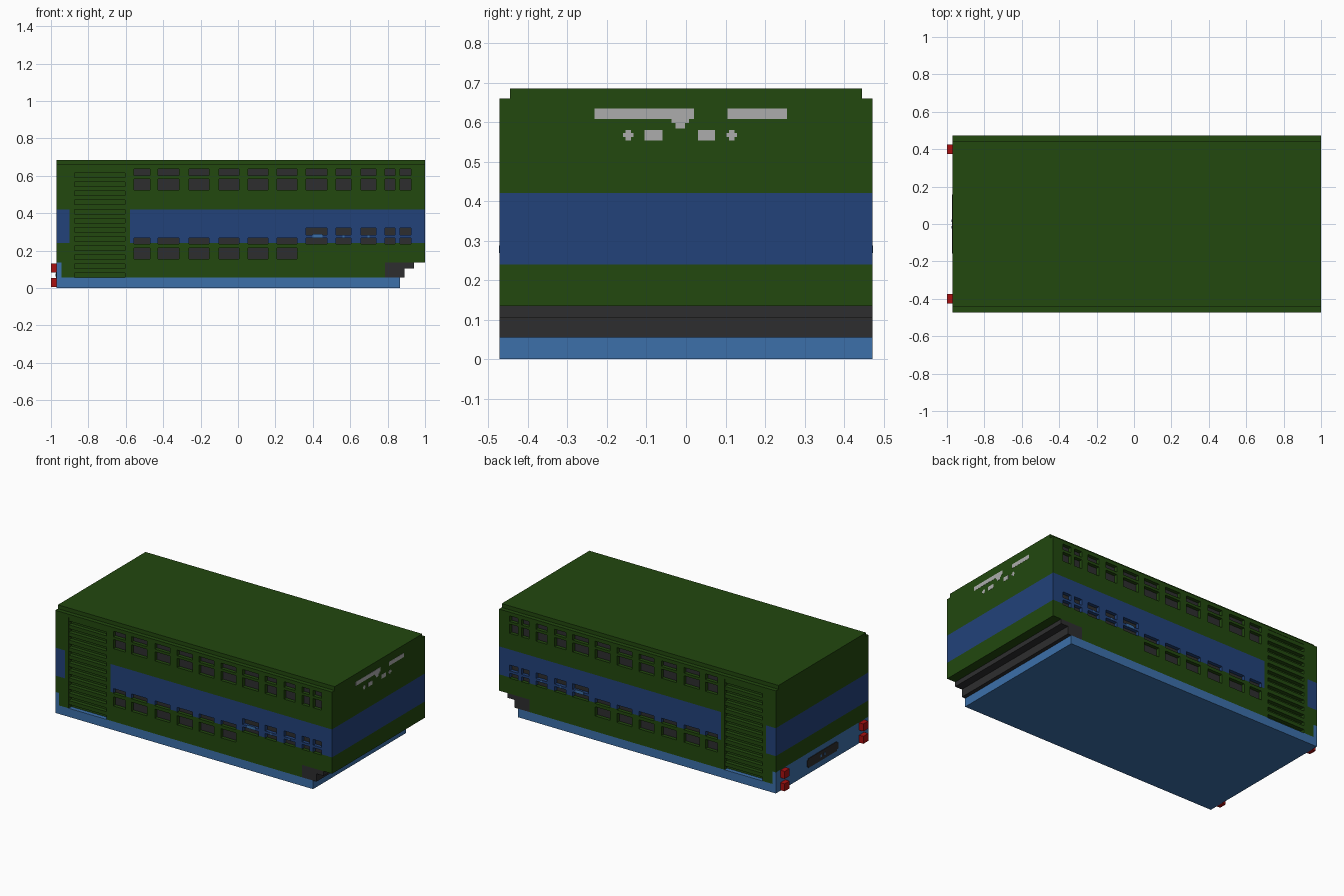
import bpy, bmesh
from mathutils import Matrix

if "Cube" in bpy.data.objects:
    bpy.data.objects.remove(bpy.data.objects["Cube"], do_unlink=True)


def material(name, rgb):
    m = bpy.data.materials.new(name)
    m.use_nodes = True
    m.diffuse_color = (*rgb, 1)
    m.node_tree.nodes["Principled BSDF"].inputs["Base Color"].default_value = (*rgb, 1)
    return m


GREEN = material("dark green", (0.016, 0.065, 0.0045))
NAVY = material("navy blue", (0.016, 0.054, 0.195))
SKY = material("light blue", (0.045, 0.162, 0.402))
DARK = material("charcoal", (0.027, 0.027, 0.028))
RED = material("red", (0.40, 0.005, 0.005))
GREY = material("light grey", (0.413, 0.413, 0.413))


def finish(name, bm, mats, mirror=False):
    me = bpy.data.meshes.new(name)
    bm.to_mesh(me)
    bm.free()
    for m in mats:
        me.materials.append(m)
    ob = bpy.data.objects.new(name, me)
    bpy.context.collection.objects.link(ob)
    if mirror:
        mod = ob.modifiers.new("Mirror", "MIRROR")
        mod.use_axis = (False, True, False)
        mod.use_mirror_merge = False
    return ob


def boxes(name, mat, specs, mirror=False):
    """One object from boxes given as (x0, x1, y0, y1, z0, z1)."""
    bm = bmesh.new()
    for x0, x1, y0, y1, z0, z1 in specs:
        mid = ((x0 + x1) / 2, (y0 + y1) / 2, (z0 + z1) / 2)
        size = (x1 - x0, y1 - y0, z1 - z0, 1)
        bmesh.ops.create_cube(bm, size=1, matrix=Matrix.Translation(mid) @ Matrix.Diagonal(size))
    return finish(name, bm, [mat], mirror)


# Overall sizes
REAR, NOSE, SIDE, CORE, PANE, BAY = -0.97, 1.0, 0.472, 0.44, 0.45, 0.445
FLOOR, SILL, BAND0, BAND1, EAVE, TOP = 0.055, 0.135, 0.24, 0.42, 0.66, 0.685
LOUVRE = (-0.875, -0.605, FLOOR, 0.64)

# Base, body core and roof
boxes("base", SKY, [(REAR, 0.865, -SIDE, SIDE, 0, FLOOR)])
boxes("rear_bumper", SKY, [(REAR, -0.945, -CORE, CORE, FLOOR, SILL)])
boxes("lower_core", GREEN, [(-0.945, 0.785, -CORE, CORE, FLOOR, SILL),
                            (REAR, NOSE, -CORE, CORE, SILL, BAND0)])
boxes("band_core", NAVY, [(REAR, NOSE, -CORE, CORE, BAND0, BAND1)])
boxes("upper_core", GREEN, [(REAR, NOSE, -CORE, CORE, BAND1, EAVE)])
boxes("roof", GREEN, [(REAR, NOSE, -0.445, 0.445, EAVE, TOP)])

# Stepped underside of the nose
boxes("nose_steps", DARK, [(0.785, 0.94, -SIDE, SIDE, 0.105, SILL),
                           (0.785, 0.89, -SIDE, SIDE, FLOOR, 0.105)])

# Window columns, and rows for the rear six and front five columns
COLS = [(-0.556, -0.47), (-0.428, -0.316), (-0.262, -0.155), (-0.102, 0.005),
        (0.053, 0.16), (0.209, 0.316), (0.364, 0.476), (0.524, 0.604),
        (0.658, 0.738), (0.786, 0.84), (0.866, 0.925)]
ROWS = [(0.60, 0.636), (0.524, 0.583), (0.235, 0.267)]
windows = [(*c, *r) for i, c in enumerate(COLS)
           for r in ROWS + [(0.155, 0.214) if i < 6 else (0.283, 0.32)]]


def inside(x, z, r):
    return r[0] < x < r[1] and r[2] < z < r[3]


def cell(x, z):
    """Depth of the wall and its material index at a point."""
    if not (REAR < x < NOSE and FLOOR < z < EAVE) or (x > 0.785 and z < SILL):
        return CORE, 0
    if any(inside(x, z, w) for w in windows):
        return PANE, 3
    if inside(x, z, LOUVRE):
        return BAY, 0
    if BAND0 < z < BAND1 and (x < -0.9 or x > -0.578):
        return SIDE, 1
    if x < -0.945 and z < SILL:
        return SIDE, 2
    return SIDE, 0


def surface_material(x, z):
    """Paint colour of the wall around a recess."""
    return 1 if BAND0 < z < BAND1 and x > -0.578 else 0


# Side walls with recessed windows and louvre bay, mirrored across y
xs = sorted({REAR, NOSE, -0.945, -0.9, -0.578, 0.785, *LOUVRE[:2], *(x for c in COLS for x in c)})
zs = sorted({FLOOR, SILL, BAND0, BAND1, EAVE, LOUVRE[3], *(z for w in windows for z in w[2:])})
mx = [REAR - 1] + [(a + b) / 2 for a, b in zip(xs, xs[1:])] + [NOSE + 1]
mz = [FLOOR - 1] + [(a + b) / 2 for a, b in zip(zs, zs[1:])] + [EAVE + 1]
bm = bmesh.new()


def quad(points, mat):
    f = bm.faces.new([bm.verts.new(p) for p in points])
    f.material_index = mat


for i in range(len(mx)):
    for k in range(len(mz)):
        d, m = cell(mx[i], mz[k])
        if d > CORE:
            x0, x1, z0, z1 = xs[i - 1], xs[i], zs[k - 1], zs[k]
            for y in (d, CORE):
                quad([(x0, -y, z0), (x1, -y, z0), (x1, -y, z1), (x0, -y, z1)], m)
        # Reveals between neighbouring cells of different depth
        for di, dk in ((1, 0), (0, 1)):
            if i + di >= len(mx) or k + dk >= len(mz):
                continue
            e, n = cell(mx[i + di], mz[k + dk])
            if e == d:
                continue
            mat = m if d > e else n
            if mat == 3:
                mat = surface_material(mx[i], mz[k])
            if di:
                quad([(xs[i], -d, zs[k - 1]), (xs[i], -e, zs[k - 1]),
                      (xs[i], -e, zs[k]), (xs[i], -d, zs[k])], mat)
            else:
                quad([(xs[i - 1], -d, zs[k]), (xs[i], -d, zs[k]),
                      (xs[i], -e, zs[k]), (xs[i - 1], -e, zs[k])], mat)
bmesh.ops.remove_doubles(bm, verts=bm.verts[:], dist=0.0001)
bmesh.ops.recalc_face_normals(bm, faces=bm.faces[:])
finish("side_walls", bm, [GREEN, NAVY, SKY, DARK], mirror=True)

# Louvre slats
pitch = (LOUVRE[3] - LOUVRE[2]) / 12
boxes("louvre_slats", GREEN,
      [(LOUVRE[0], LOUVRE[1], -SIDE + 0.002, -CORE, z, z + pitch * 0.5)
       for z in (LOUVRE[2] + pitch * (n + 0.5) for n in range(12))], mirror=True)

# Small light blue marks between the front window rows
boxes("window_marks", SKY,
      [(x - w, x + w, -SIDE - 0.002, -SIDE + 0.003, 0.268, 0.282 + h)
       for x, w, h in ((0.425, 0.028, 0.006), (0.564, 0.005, 0), (0.698, 0.005, 0))], mirror=True)

# Tail lights
boxes("tail_lights", RED,
      [(-1.0, REAR + 0.005, -0.425, -0.375, z, z + 0.048) for z in (0.004, 0.084)], mirror=True)

# Rear coupling plate with a small centre fitting
boxes("coupling_plate", DARK, [(REAR - 0.004, REAR + 0.003, -0.157, 0.157, 0.05, 0.09),
                               (REAR - 0.004, REAR + 0.003, -0.145, 0.145, 0.04, 0.10)])
boxes("coupling_fitting", SKY, [(REAR - 0.006, REAR, y - 0.006, y + 0.006, 0.062, 0.078)
                                for y in (-0.018, 0.018)])

# Light grey trim plates on the nose
trim = [(-0.232, 0.02, 0.608, 0.634), (0.105, 0.256, 0.608, 0.634),
        (-0.037, 0.007, 0.598, 0.608), (-0.027, -0.002, 0.584, 0.598),
        (-0.105, -0.06, 0.554, 0.580), (0.03, 0.073, 0.554, 0.580)]
for y in (-0.146, 0.116):
    trim += [(y - 0.013, y + 0.013, 0.562, 0.573), (y - 0.007, y + 0.007, 0.554, 0.580)]
boxes("nose_trim", GREY, [(NOSE - 0.003, NOSE + 0.001, *t) for t in trim])
